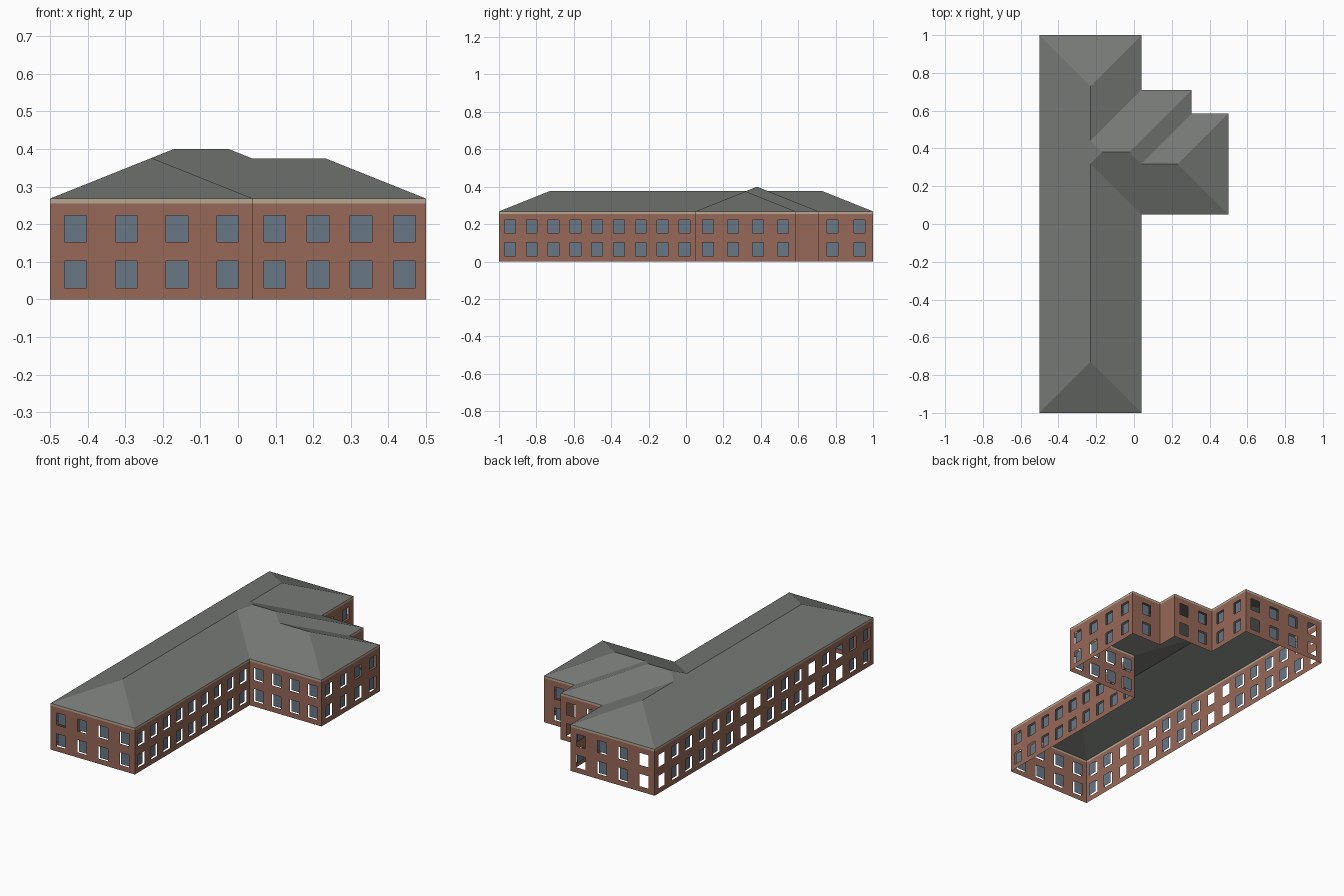
import bpy, bmesh
from mathutils import Vector

if "Cube" in bpy.data.objects:
    bpy.data.objects.remove(bpy.data.objects["Cube"])

WALL_TOP, EAVE, SLOPE = 0.255, 0.268, 0.4
ROWS = [(0.03, 0.102), (0.153, 0.223)]
HALF_W, RECESS = 0.029, 0.012


def material(name, rgb):
    m = bpy.data.materials.new(name)
    m.use_nodes = True
    m.diffuse_color = (*rgb, 1)
    m.node_tree.nodes["Principled BSDF"].inputs["Base Color"].default_value = (*rgb, 1)
    return m


brick = material("brick red", (0.31, 0.14, 0.098))
glass = material("window blue", (0.14, 0.185, 0.24))
cream = material("trim cream", (0.48, 0.38, 0.29))
slate = material("roof grey", (0.18, 0.19, 0.175))


def finish(bm, name, mat):
    bmesh.ops.remove_doubles(bm, verts=bm.verts, dist=0.0002)
    mesh = bpy.data.meshes.new(name)
    bm.to_mesh(mesh)
    bm.free()
    mesh.materials.append(mat)
    ob = bpy.data.objects.new(name, mesh)
    bpy.context.scene.collection.objects.link(ob)


def face(bm, points):
    return bm.faces.new([bm.verts.new(p) for p in points])


def panel(bm, a, along, s0, s1, z0, z1, shift=Vector((0, 0))):
    p, q = a + along * s0 + shift, a + along * s1 + shift
    face(bm, [(*p, z0), (*q, z0), (*q, z1), (*p, z1)])


# Outline walked anticlockwise: corner, window columns, columns left unglazed
OUTLINE = [
    ((-0.5, -1), 4, ()),
    ((0.04, -1), 9, ()),
    ((0.04, 0.05), 4, ()),
    ((0.5, 0.05), 4, ()),
    ((0.5, 0.585), 1, ()),
    ((0.305, 0.585), 0, ()),
    ((0.305, 0.71), 2, (0,)),
    ((0.04, 0.71), 2, ()),
    ((0.04, 1), 4, (0, 3)),
    ((-0.5, 1), 16, (0, 6, 7, 11, 13)),
]

walls, panes, trim = bmesh.new(), bmesh.new(), bmesh.new()
heights = [0, *ROWS[0], *ROWS[1], WALL_TOP]
for i, (corner, count, unglazed) in enumerate(OUTLINE):
    a, b = Vector(corner), Vector(OUTLINE[(i + 1) % len(OUTLINE)][0])
    length = (b - a).length
    along = (b - a) / length
    inward = Vector((-along.y, along.x)) * RECESS
    centres = [(k + 0.5) * length / count for k in range(count)]
    cuts = [0] + [c + d for c in centres for d in (-HALF_W, HALF_W)] + [length]
    # Brick grid with open window cells and recessed panes
    for s in range(len(cuts) - 1):
        for r in range(len(heights) - 1):
            if not (s % 2 and r % 2):
                panel(walls, a, along, cuts[s], cuts[s + 1], heights[r], heights[r + 1])
            elif s // 2 not in unglazed:
                panel(panes, a, along, cuts[s], cuts[s + 1], heights[r], heights[r + 1], inward)
    panel(trim, a, along, 0, length, WALL_TOP, EAVE)

finish(walls, "brick_walls", brick)
finish(panes, "window_panes", glass)
finish(trim, "eaves_trim", cream)

# Three hipped roofs of equal pitch: long block, middle step, side wing
BLOCKS = [(-0.5, 0.04, -1, 1), (-0.5, 0.305, 0.05, 0.71), (-0.5, 0.5, 0.05, 0.585)]


def roof_height(x, y):
    return EAVE + SLOPE * max(min(x - l, r - x, y - f, k - y) for l, r, f, k in BLOCKS)


roof = bmesh.new()
planes = []
for l, r, f, k in BLOCKS:
    half = min(r - l, k - f) / 2
    top = EAVE + SLOPE * half
    p, q, s, t = [(x, y, EAVE) for x, y in ((l, f), (r, f), (r, k), (l, k))]
    if r - l < k - f:
        m, n = ((l + r) / 2, f + half, top), ((l + r) / 2, k - half, top)
        faces = [(p, q, m), (q, s, n, m), (s, t, n), (t, p, m, n)]
    else:
        m, n = (l + half, (f + k) / 2, top), (r - half, (f + k) / 2, top)
        faces = [(p, q, n, m), (q, s, n), (s, t, m, n), (t, p, m)]
    for pts in faces:
        face(roof, pts)
    planes += [((l, f, EAVE), (-SLOPE, 0, 1)), ((r, k, EAVE), (SLOPE, 0, 1)),
               ((l, f, EAVE), (0, -SLOPE, 1)), ((r, k, EAVE), (0, SLOPE, 1))]

# Cut the roofs along their valleys and keep only the upper surface
for co, no in planes:
    bmesh.ops.bisect_plane(roof, geom=roof.verts[:] + roof.edges[:] + roof.faces[:],
                           dist=0.00001, plane_co=co, plane_no=no)
seen, buried = set(), []
for fc in roof.faces:
    c = fc.calc_center_median()
    key = (round(c.x, 3), round(c.y, 3))
    if c.z < roof_height(c.x, c.y) - 0.0005 or key in seen:
        buried.append(fc)
    else:
        seen.add(key)
bmesh.ops.delete(roof, geom=buried, context="FACES")
bmesh.ops.remove_doubles(roof, verts=roof.verts, dist=0.0002)
bmesh.ops.dissolve_limit(roof, angle_limit=0.01, verts=roof.verts, edges=roof.edges)
finish(roof, "hipped_roof", slate)
